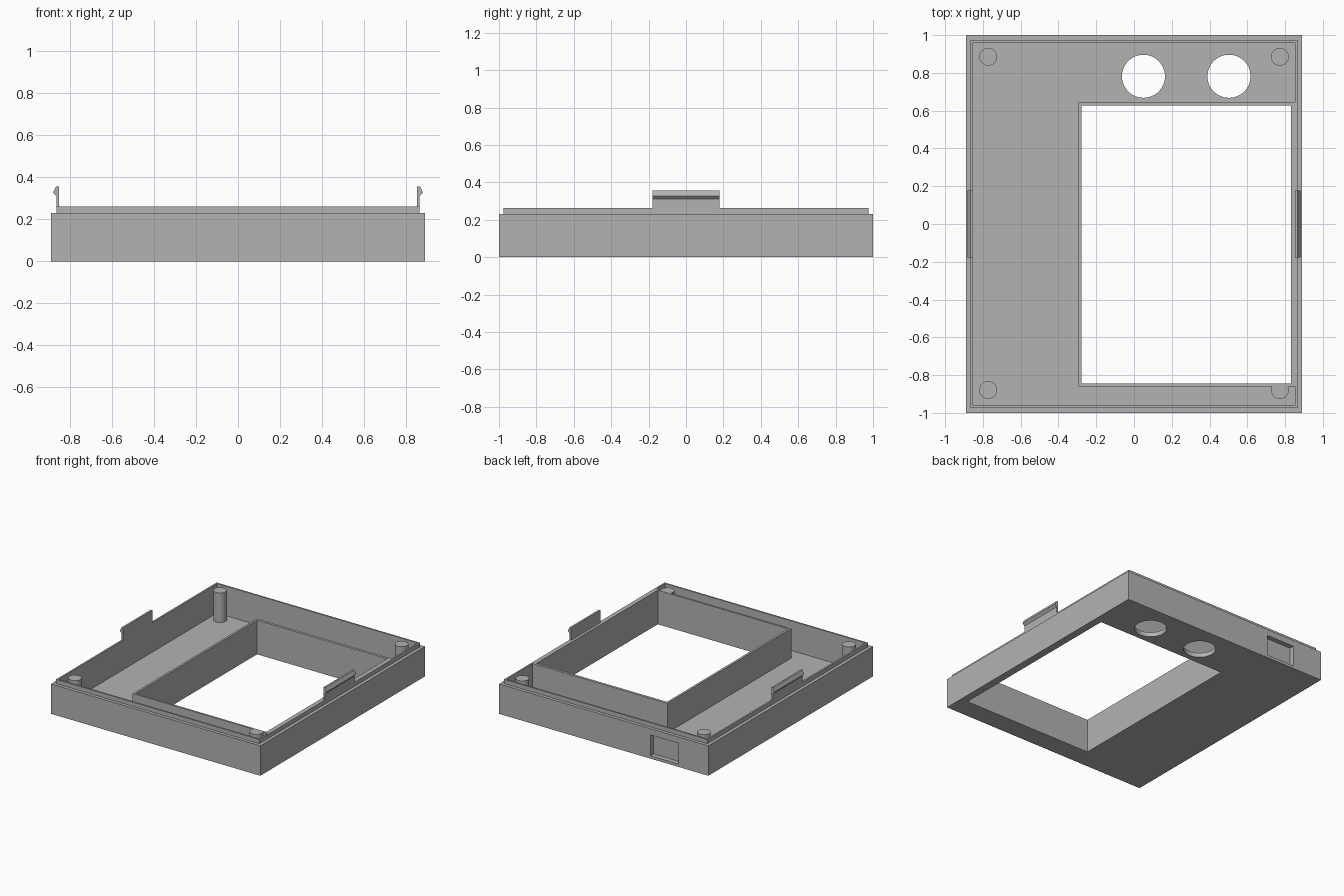
import bpy, bmesh
from mathutils import Matrix, Vector

if "Cube" in bpy.data.objects:
    bpy.data.objects.remove(bpy.data.objects["Cube"])

grey = bpy.data.materials.new("plain_grey")
grey.diffuse_color = (0.45, 0.45, 0.45, 1)
grey.use_nodes = True
grey.node_tree.nodes["Principled BSDF"].inputs["Base Color"].default_value = grey.diffuse_color

FLOOR, RIM, LIP = 0.035, 0.23, 0.262      # floor top, body top, lip top
IX, IY = 0.852, 0.962                     # inner half sizes


def make(name, bm):
    bmesh.ops.recalc_face_normals(bm, faces=bm.faces)
    me = bpy.data.meshes.new(name)
    bm.to_mesh(me)
    bm.free()
    me.materials.append(grey)
    ob = bpy.data.objects.new(name, me)
    bpy.context.collection.objects.link(ob)
    return ob


def box(name, lo, hi):
    lo, hi = Vector(lo), Vector(hi)
    bm = bmesh.new()
    m = Matrix.Translation((lo + hi) / 2) @ Matrix.Diagonal((*(hi - lo), 1))
    bmesh.ops.create_cube(bm, size=1, matrix=m)
    return make(name, bm)


def cylinder(name, x, y, r, z0, z1):
    bm = bmesh.new()
    bmesh.ops.create_cone(bm, cap_ends=True, segments=48, radius1=r, radius2=r,
                          depth=z1 - z0, matrix=Matrix.Translation((x, y, (z0 + z1) / 2)))
    return make(name, bm)


def prism_y(name, pts, half):
    bm = bmesh.new()
    face = bm.faces.new([bm.verts.new((x, -half, z)) for x, z in pts])
    ext = bmesh.ops.extrude_face_region(bm, geom=[face])["geom"]
    bmesh.ops.translate(bm, vec=(0, 2 * half, 0),
                        verts=[g for g in ext if isinstance(g, bmesh.types.BMVert)])
    return make(name, bm)


# Body block with stepped lip
case = box("bezel_case", (-0.89, -1, 0), (0.89, 1, RIM))
steps = [("UNION", box("lip", (-0.865, -0.975, 0.1), (0.865, 0.975, LIP)))]
# Hollow inside
steps.append(("DIFFERENCE", box("cavity", (-IX, -IY, FLOOR), (IX, IY, 1))))
# Raised frame around the window
steps.append(("UNION", box("window_frame", (-0.294, -0.859, 0.01), (0.858, 0.647, LIP))))
# Corner posts
for x in (-0.772, 0.772):
    for y in (-0.879, 0.885):
        steps.append(("UNION", cylinder("post", x, y, 0.047, 0.015, LIP)))
# Window opening, round holes, rear port
steps.append(("DIFFERENCE", box("window", (-0.277, -0.844, -1), (0.831, 0.627, 1))))
for x in (0.05, 0.503):
    steps.append(("DIFFERENCE", cylinder("round_hole", x, 0.782, 0.114, -0.5, 0.5)))
steps.append(("DIFFERENCE", box("rear_port", (-0.636, IY, 0.022), (-0.397, 1.2, 0.182))))
# Snap clips on both sides
for s in (-1, 1):
    prof = [(IX, 0.2), (0.865, 0.2), (0.865, 0.31), (0.881, 0.328), (0.866, 0.357), (IX, 0.357)]
    steps.append(("UNION", prism_y("snap_clip", [(s * x, z) for x, z in prof], 0.178)))

for op, tool in steps:
    mod = case.modifiers.new(tool.name, "BOOLEAN")
    mod.operation, mod.object, mod.solver = op, tool, "EXACT"
    tool.hide_render = True

# Bake the result and drop the helpers
deps = bpy.context.evaluated_depsgraph_get()
baked = bpy.data.meshes.new_from_object(case.evaluated_get(deps))
case.modifiers.clear()
case.data = baked
for _, tool in steps:
    bpy.data.objects.remove(tool)
baked.materials.clear()
baked.materials.append(grey)

# Smooth the round walls, keep edges sharp
bpy.context.view_layer.objects.active = case
case.select_set(True)
bpy.ops.object.shade_smooth_by_angle(angle=0.5)
